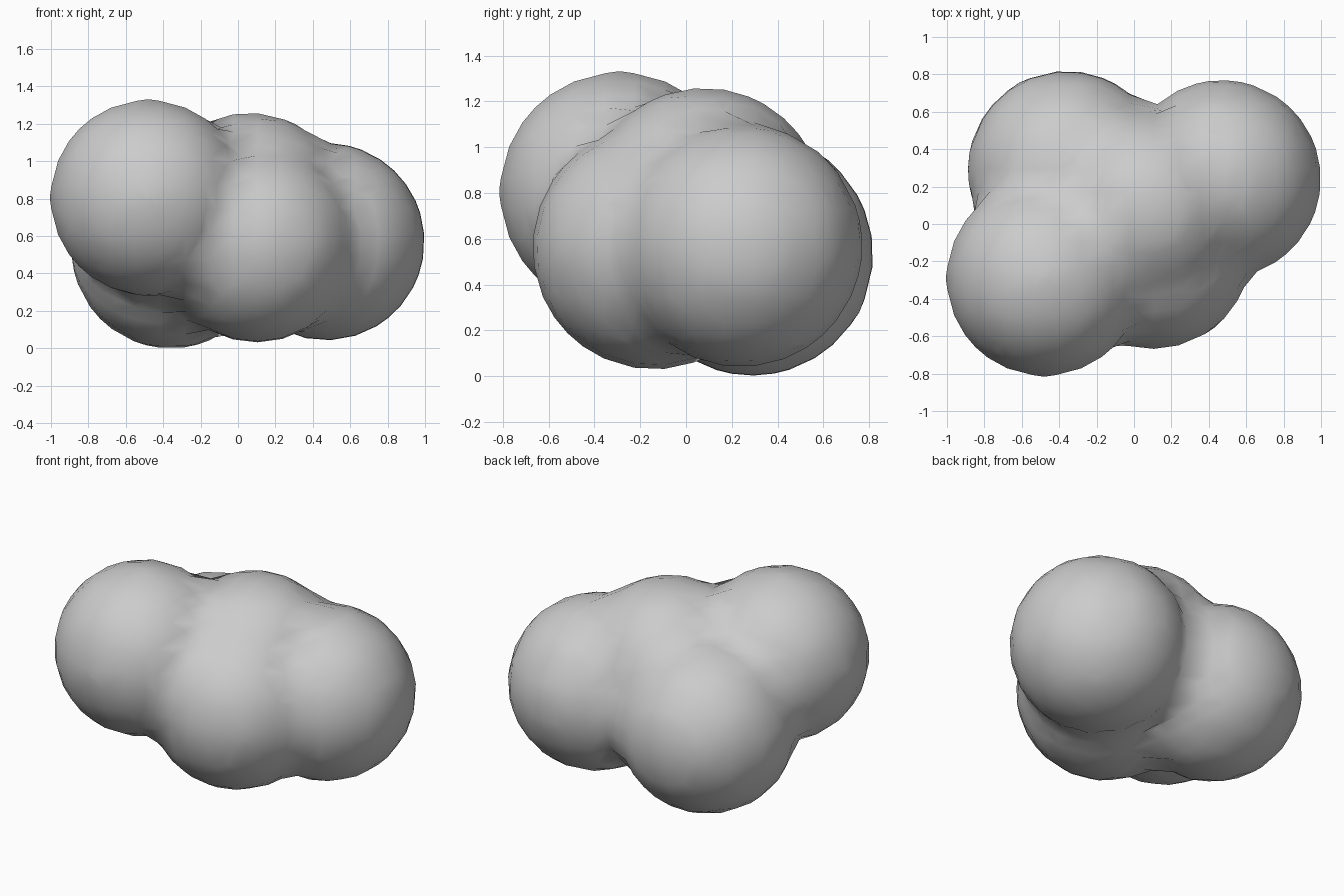
import bpy
from mathutils import Vector

if "Cube" in bpy.data.objects:
    bpy.data.objects.remove(bpy.data.objects["Cube"])

# Overlapping balls: centre and radius
balls = [
    (Vector((-0.48, -0.29, 0.805)), 0.525),   # upper front left
    (Vector((0.47, 0.24, 0.57)), 0.53),       # right
    (Vector((-0.36, 0.29, 0.53)), 0.53),      # back left
    (Vector((0.10, -0.14, 0.56)), 0.53),      # front
    (Vector((0.06, 0.08, 0.735)), 0.525),     # top middle
]

parts = []
for centre, radius in balls:
    bpy.ops.mesh.primitive_ico_sphere_add(subdivisions=5, radius=radius, location=centre)
    parts.append(bpy.context.object)
body = parts[0]
body.name = "ball_cluster"

# Fuse the balls, then rebuild as one coarse skin
for part in parts[1:]:
    union = body.modifiers.new("union", 'BOOLEAN')
    union.operation = 'UNION'
    union.object = part
    union.solver = 'EXACT'
remesh = body.modifiers.new("skin", 'REMESH')
remesh.mode = 'VOXEL'
remesh.voxel_size = 0.13

graph = bpy.context.evaluated_depsgraph_get()
skin = bpy.data.meshes.new_from_object(body.evaluated_get(graph))
body.modifiers.clear()
body.data = skin
for part in parts[1:]:
    bpy.data.objects.remove(part)

# Pull each skin point onto its nearest ball surface
for v in skin.vertices:
    p = body.matrix_world @ v.co
    centre, radius = min(balls, key=lambda b: (p - b[0]).length - b[1])
    on_ball = centre + (p - centre).normalized() * radius
    v.co = body.matrix_world.inverted() @ on_ball
skin.shade_smooth()
